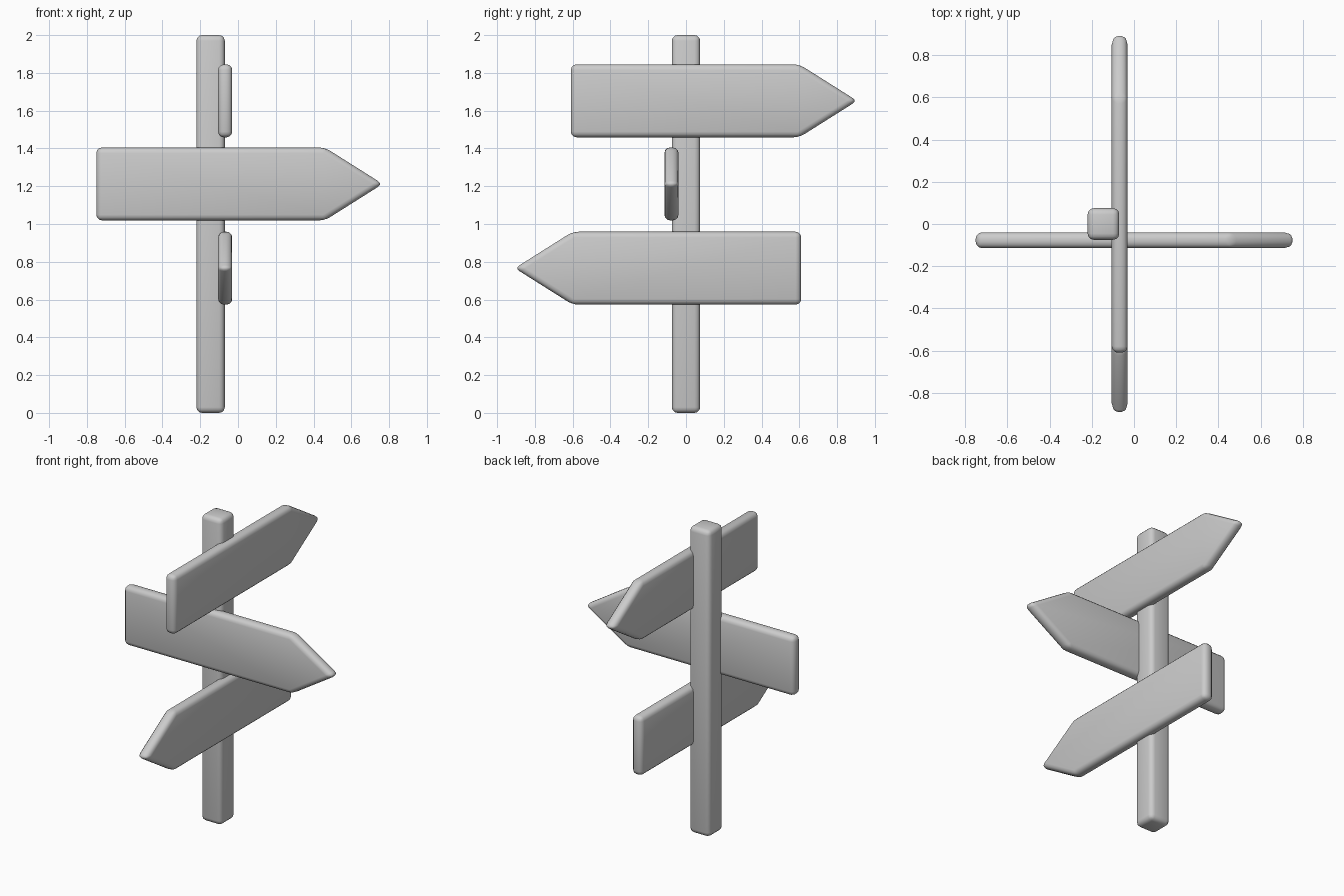
import bpy, bmesh
from math import radians
from mathutils import Matrix

if "Cube" in bpy.data.objects:
    bpy.data.objects.remove(bpy.data.objects["Cube"])

POST_X = -0.145      # post axis
OFF = 0.077          # sign centre distance from post axis


def prism(name, outline, depth, matrix):
    """Extrude a closed XZ outline along y, then round every edge."""
    bm = bmesh.new()
    face = bm.faces.new([bm.verts.new((x, -depth / 2, z)) for x, z in outline])
    ext = bmesh.ops.extrude_face_region(bm, geom=[face])
    verts = [g for g in ext["geom"] if isinstance(g, bmesh.types.BMVert)]
    bmesh.ops.translate(bm, verts=verts, vec=(0, depth, 0))
    bm.transform(matrix)
    bmesh.ops.recalc_face_normals(bm, faces=bm.faces)
    mesh = bpy.data.meshes.new(name)
    bm.to_mesh(mesh)
    bm.free()
    mesh.polygons.foreach_set("use_smooth", [True] * len(mesh.polygons))
    obj = bpy.data.objects.new(name, mesh)
    bpy.context.collection.objects.link(obj)
    bev = obj.modifiers.new("rounded_edges", "BEVEL")
    bev.width = 0.03
    bev.segments = 3
    bev.limit_method = "ANGLE"
    bev.angle_limit = radians(20)
    return obj


# Upright post
prism("post", [(-0.075, 0), (0.075, 0), (0.075, 2), (-0.075, 2)], 0.15,
      Matrix.Translation((POST_X, 0, 0)))

# Arrow-shaped boards, pointing back, right and front
arrow = [(-0.75, -0.193), (0.46, -0.193), (0.766, 0), (0.46, 0.193), (-0.75, 0.193)]
signs = [
    ("upper_sign", (POST_X + OFF, 0.14, 1.652), 90),
    ("middle_sign", (0, -OFF, 1.212), 0),
    ("lower_sign", (POST_X + OFF, -0.14, 0.766), -90),
]
for name, pos, angle in signs:
    prism(name, arrow, 0.075,
          Matrix.Translation(pos) @ Matrix.Rotation(radians(angle), 4, "Z"))
